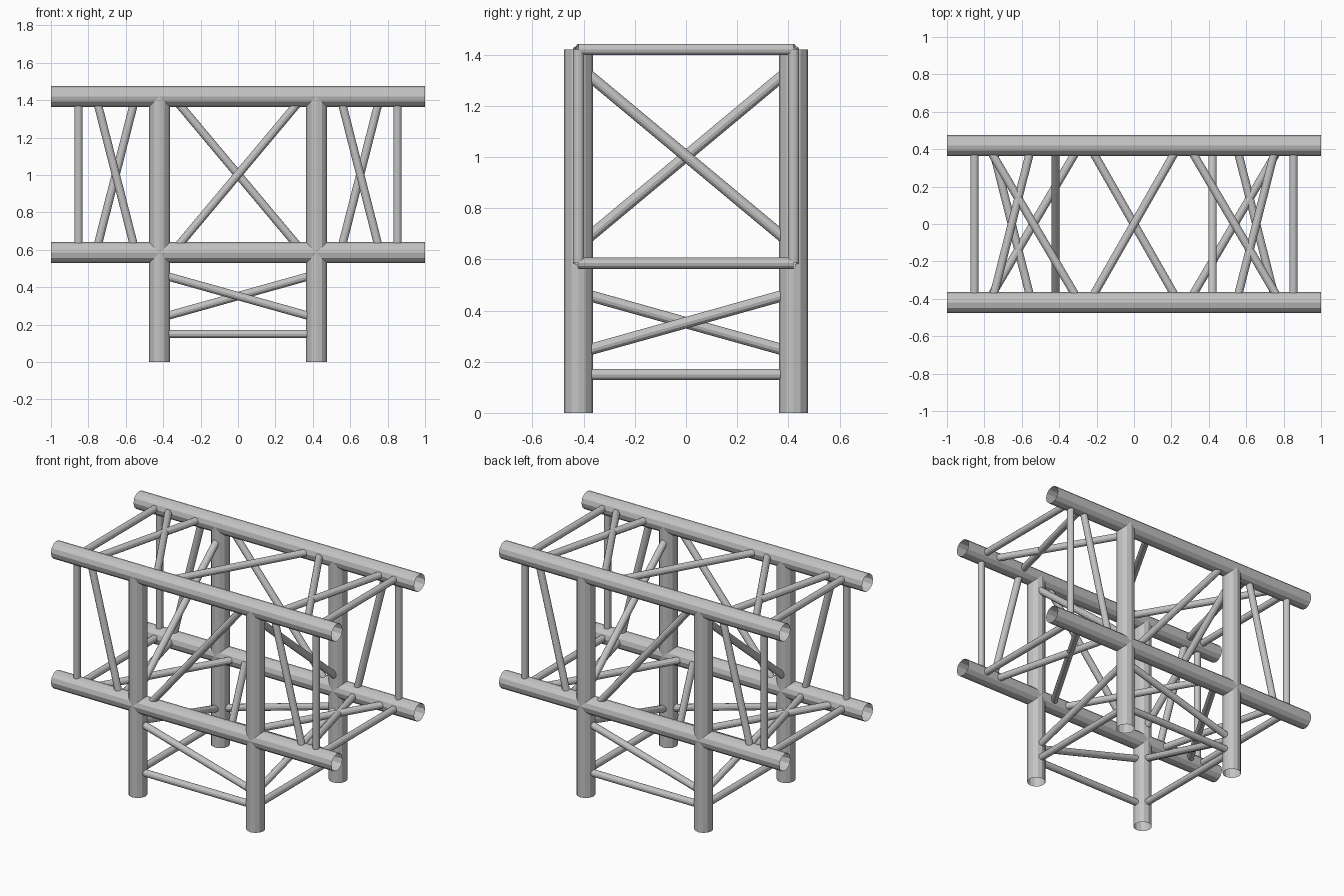
import bpy
import bmesh
from mathutils import Vector, Matrix

cube = bpy.data.objects.get("Cube")
if cube:
    bpy.data.objects.remove(cube, do_unlink=True)

# Bare metal finish
metal = bpy.data.materials.new("brushed_aluminium")
metal.use_nodes = True
grey = (0.55, 0.55, 0.55, 1)
metal.diffuse_color = grey
metal.node_tree.nodes["Principled BSDF"].inputs["Base Color"].default_value = grey

S = 0.42                # half spacing of the main tubes
LOW, HIGH = 0.585, 1.42  # heights of the chords
MAIN, THIN = 0.056, 0.022
SIDES = 12


def tube(name, a, b, radius=THIN):
    """Open-ended faceted tube between two points."""
    a, b = Vector(a), Vector(b)
    bm = bmesh.new()
    turn = (b - a).to_track_quat('Z', 'Y').to_matrix().to_4x4()
    bmesh.ops.create_cone(bm, cap_ends=False, segments=SIDES,
                          radius1=radius, radius2=radius, depth=(b - a).length,
                          matrix=Matrix.Translation((a + b) / 2) @ turn)
    bmesh.ops.recalc_face_normals(bm, faces=bm.faces)
    # Make sure the open wall faces outward
    face = bm.faces[:][0]
    if face.normal.dot(face.calc_center_median() - (a + b) / 2) < 0:
        bmesh.ops.reverse_faces(bm, faces=bm.faces)
    mesh = bpy.data.meshes.new(name)
    bm.to_mesh(mesh)
    bm.free()
    mesh.materials.append(metal)
    bpy.context.collection.objects.link(bpy.data.objects.new(name, mesh))


def pair(name, a, b, radius=THIN):
    """A tube and its copy turned half way round the vertical axis."""
    tube(name + "_a", a, b, radius)
    tube(name + "_b", (-a[0], -a[1], a[2]), (-b[0], -b[1], b[2]), radius)


# Legs
for x in (-S, S):
    pair("leg", (x, -S, 0), (x, -S, HIGH), MAIN)

# Long chords
for label, z in (("lower", LOW), ("upper", HIGH)):
    pair(label + "_chord", (-1, -S, z), (1, -S, z), MAIN)

# End frames
END = 0.853
for x in (-END, END):
    pair("end_upright", (x, -S, LOW), (x, -S, HIGH))
for label, z in (("lower", LOW), ("upper", HIGH)):
    pair(label + "_end_crossbar", (END, -S, z), (END, S, z))

# Diagonals in the upright front and back panels
OUT, IN = 0.76, 0.547
pair("centre_panel_diagonal", (-0.35, -S, LOW), (0.35, -S, HIGH))
pair("outer_panel_diagonal", (-OUT, -S, HIGH), (-IN, -S, LOW))
pair("outer_panel_diagonal", (IN, -S, HIGH), (OUT, -S, LOW))

# Diagonals across the middle between the legs
pair("cross_frame_diagonal", (S, -S, 1.353), (S, S, 0.653))

# Horizontal lacing, mirrored between the upper and lower planes
for label, z, m in (("upper", HIGH, 1), ("lower", LOW, -1)):
    tube(label + "_centre_lacing", (-0.24 * m, -S, z), (0.24 * m, S, z))
    pair(label + "_short_lacing", (IN * m, -S, z), (OUT * m, S, z))
    pair(label + "_long_lacing", (0.785 * m, -S, z), (0.29 * m, S, z))

# Leg bracing below the chords
pair("front_leg_rail", (-S, -S, 0.15), (S, -S, 0.15))
pair("side_leg_rail", (S, -S, 0.15), (S, S, 0.15))
pair("front_leg_diagonal", (-S, -S, 0.47), (S, -S, 0.235))
pair("side_leg_diagonal", (S, -S, 0.235), (S, S, 0.47))
